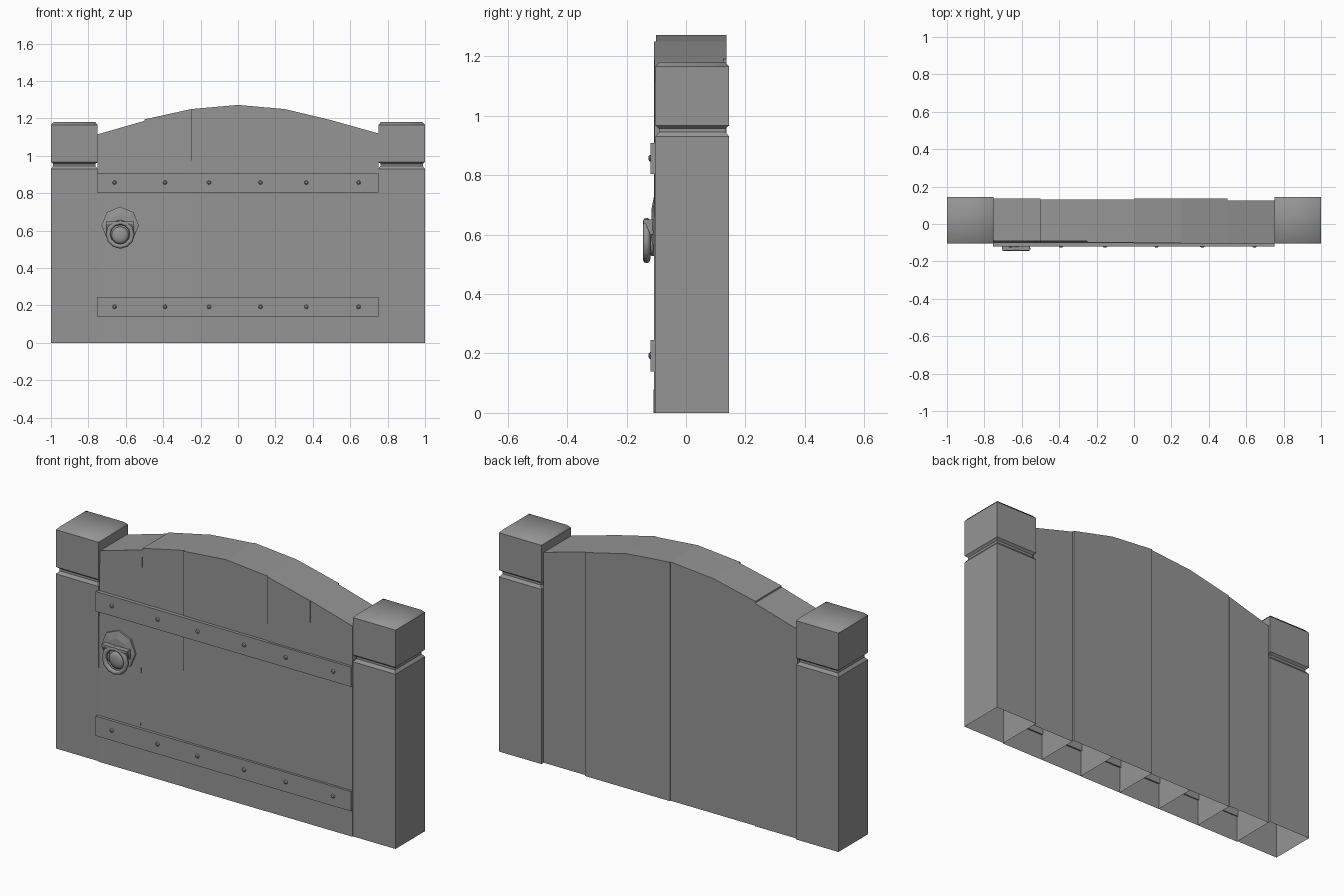
import bpy, bmesh, math
from mathutils import Matrix, Vector

cube = bpy.data.objects.get("Cube")
if cube:
    bpy.data.objects.remove(cube, do_unlink=True)

grey = bpy.data.materials.new("plain grey")
grey.use_nodes = True
tone = (0.3, 0.3, 0.3, 1)
grey.diffuse_color = tone
grey.node_tree.nodes["Principled BSDF"].inputs["Base Color"].default_value = tone


def finish(name, bm):
    bmesh.ops.recalc_face_normals(bm, faces=bm.faces)
    mesh = bpy.data.meshes.new(name)
    bm.to_mesh(mesh)
    bm.free()
    mesh.materials.append(grey)
    obj = bpy.data.objects.new(name, mesh)
    bpy.context.collection.objects.link(obj)
    return obj


def loft(bm, rings, caps=(True, True)):
    """Skin a list of equal-sized point rings."""
    rows = [[bm.verts.new(p) for p in ring] for ring in rings]
    for low, high in zip(rows, rows[1:]):
        for i in range(len(low)):
            j = (i + 1) % len(low)
            bm.faces.new((low[i], low[j], high[j], high[i]))
    if caps[0]:
        bm.faces.new(rows[0][::-1])
    if caps[1]:
        bm.faces.new(rows[-1])


def rect(x0, x1, y0, y1, z):
    return [(x0, y0, z), (x1, y0, z), (x1, y1, z), (x0, y1, z)]


def disc(x, y, z, radius, sides):
    return [(x + radius * math.sin(a), y, z + radius * math.cos(a))
            for a in (math.tau * i / sides for i in range(sides))]


# Posts: open underneath, grooved neck, softly chamfered cap
levels = [(0, 0), (0.93, 0), (0.945, 0.012), (0.957, 0.012), (0.967, 0),
          (1.165, 0), (1.18, 0.013)]
for name, x in (("right_post", -0.875), ("left_post", 0.875)):
    bm = bmesh.new()
    loft(bm, [rect(x - 0.125 + i, x + 0.125 - i, -0.103 + i, 0.145 - i, z)
              for z, i in levels], (False, True))
    for face in bm.faces:
        face.smooth = face.calc_center_median().z > 1.166
    finish(name, bm)

# Planks: hollow boxes following the arch, leaning very slightly
arch = [1.115, 1.187, 1.25, 1.272, 1.25, 1.19, 1.12]
front = [-0.091, -0.09, -0.1, -0.101, -0.108, -0.106]
back = [0.135, 0.13, 0.13, 0.136, 0.136, 0.126]
for i in range(6):
    x0, x1 = -0.75 + i * 0.25, -0.5 + i * 0.25
    bm = bmesh.new()
    top = [(x, y, z + (0.008 if i == 1 and x == x0 else 0))
           for (x, y, _), z in zip(rect(x0, x1, front[i], back[i], 0),
                                   (arch[i], arch[i + 1], arch[i + 1], arch[i]))]
    loft(bm, [rect(x0, x1, -0.108 - 0.001 * (i // 2 % 2), back[i], 0), top],
         (False, True))
    finish(f"plank_{i + 1}", bm)

# Straps with their rows of rivets
for name, z0, rivet_z in (("upper", 0.803, 0.857), ("lower", 0.14, 0.193)):
    bm = bmesh.new()
    loft(bm, [rect(-0.755, 0.75, -0.12, -0.1, z) for z in (z0, z0 + 0.105)])
    finish(name + "_strap", bm)
    bm = bmesh.new()
    for x in (-0.66, -0.39, -0.155, 0.12, 0.365, 0.645):
        loft(bm, [disc(x, y, rivet_z, r, 8) for y, r in
                  ((-0.115, 0.012), (-0.122, 0.011), (-0.126, 0.006))])
    finish(name + "_rivets", bm)

# Handle: eight-sided back plate with a shallow rise, and a round boss
hx = -0.63
bm = bmesh.new()
loft(bm, [disc(hx, y, 0.628, r, 8) for y, r in
          ((-0.098, 0.1), (-0.108, 0.1), (-0.116, 0.06))])
finish("handle_plate", bm)
bm = bmesh.new()
loft(bm, [disc(hx, y, 0.575, r, 12) for y, r in
          ((-0.1, 0.048), (-0.12, 0.046), (-0.128, 0.032), (-0.131, 0.012))])
for face in bm.faces:
    face.smooth = True
finish("handle_boss", bm)

# Bracket: a slim bar with a tapering ear at each end
bm = bmesh.new()
loft(bm, [rect(hx - 0.075, hx + 0.075, -0.143, -0.1, z) for z in (0.636, 0.65)])
for side in (-1, 1):
    a, b = sorted((hx + side * 0.075, hx + side * 0.045))
    loft(bm, [rect(a, b, -0.12, -0.1, 0.6), rect(a, b, -0.138, -0.1, 0.64)])
finish("handle_bracket", bm)

# Ring hanging in front of the plate
bpy.ops.mesh.primitive_torus_add(
    major_segments=12, minor_segments=8, major_radius=0.064, minor_radius=0.0125,
    location=(hx, -0.1325, 0.58), rotation=(math.pi / 2, 0, 0))
ring = bpy.context.object
ring.name = "handle_ring"
ring.data.materials.append(grey)
bpy.ops.object.shade_smooth_by_angle(angle=math.radians(50))
